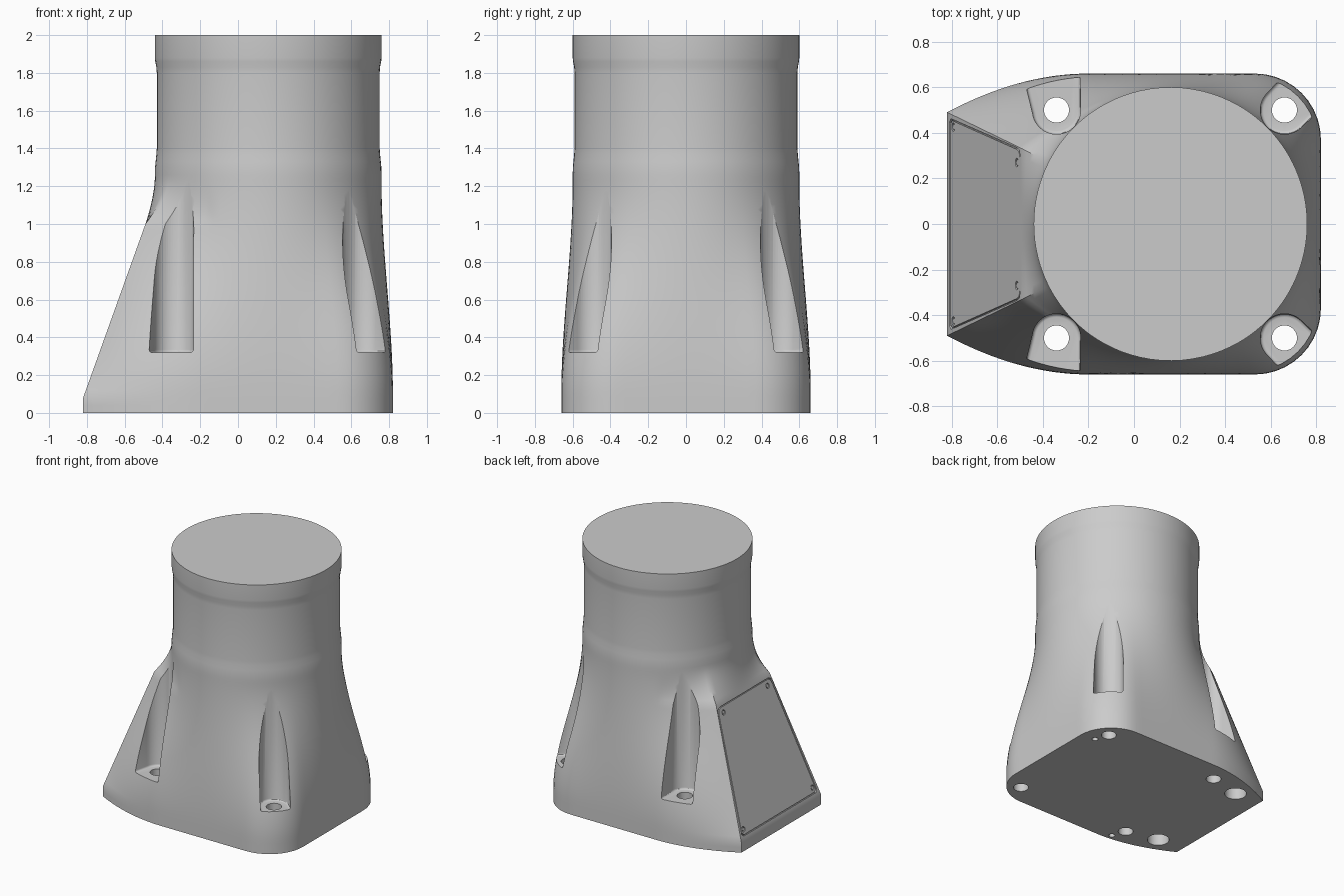
import bpy, bmesh
from math import pi, cos, sin, sqrt
from mathutils import Vector, Matrix

if "Cube" in bpy.data.objects:
    bpy.data.objects.remove(bpy.data.objects["Cube"])

grey = bpy.data.materials.new("plain grey")
grey.use_nodes = True
grey.diffuse_color = (0.6, 0.6, 0.6, 1)
grey.node_tree.nodes["Principled BSDF"].inputs["Base Color"].default_value = (0.6, 0.6, 0.6, 1)

AXIS = Vector((0.16, 0))      # centre of the round neck
RADIUS = 0.6
BOLTS = [(x, y) for x in (-0.34, 0.66) for y in (-0.5, 0.5)]


def smooth(t):
    t = min(max(t, 0), 1)
    return t * t * (3 - 2 * t)


def finish(name, bm):
    bmesh.ops.recalc_face_normals(bm, faces=bm.faces)
    mesh = bpy.data.meshes.new(name)
    bm.to_mesh(mesh)
    bm.free()
    mesh.materials.append(grey)
    ob = bpy.data.objects.new(name, mesh)
    bpy.context.scene.collection.objects.link(ob)
    return ob


def loft(name, rings):
    bm = bmesh.new()
    loops = [[bm.verts.new(p) for p in ring] for ring in rings]
    n = len(loops[0])
    for a, b in zip(loops, loops[1:]):
        for i in range(n):
            j = (i + 1) % n
            bm.faces.new((a[i], a[j], b[j], b[i]))
    bm.faces.new(loops[0])
    bm.faces.new(loops[-1])
    return finish(name, bm)


def prism(name, outline, low, high, matrix=Matrix(), soft=0):
    ob = loft(name, [[(p[0], p[1], h) for p in outline] for h in (low, high)])
    bm = bmesh.new()
    bm.from_mesh(ob.data)
    if soft:
        edges = [e for e in bm.edges if all(abs(v.co.z - low) < 1e-5 for v in e.verts)]
        bmesh.ops.bevel(bm, geom=edges, offset=soft, segments=3, profile=0.5, affect='EDGES')
    bm.transform(matrix)
    bm.to_mesh(ob.data)
    bm.free()
    return ob


def disc(cx, cy, r, n=32):
    return [(cx + r * cos(2 * pi * i / n), cy + r * sin(2 * pi * i / n)) for i in range(n)]


def activate(ob):
    bpy.ops.object.select_all(action='DESELECT')
    ob.select_set(True)
    bpy.context.view_layer.objects.active = ob


def cut(target, cutter):
    cutter.hide_render = True
    mod = target.modifiers.new("cut", 'BOOLEAN')
    mod.operation = 'DIFFERENCE'
    mod.solver = 'EXACT'
    mod.object = cutter
    activate(target)
    bpy.ops.object.modifier_apply(modifier=mod.name)
    bpy.data.objects.remove(cutter)


# Body sections: sloped flat end at -x, rounded corners at +x, blending to a circle
def base_side():
    pts = [Vector((-0.2 + 0.73 * i / 14, 0.66)) for i in range(14)]
    pts += [Vector((0.53 + 0.29 * sin(a), 0.37 + 0.29 * cos(a)))
            for a in (pi / 2 * i / 10 for i in range(10))]
    return pts + [Vector((0.82, 0.37 * (1 - i / 8))) for i in range(9)]


def to_circle(p, r, t):
    return p.lerp(AXIS + (p - AXIS).normalized() * r, t)


def section(z, r=RADIUS):
    s = smooth((z - 0.1) / 1.12)
    right = [to_circle(p, r, s) for p in base_side()]
    slope = min(max(z - 0.08, 0), 0.92) / 0.92
    x, w = -0.82 + 0.33 * slope, 0.49 - 0.16 * slope
    end = right[0]
    control = end + Vector((-0.3, 0)).lerp(Vector((-0.17, -0.09)), s)
    start = Vector((x, w))
    left = [Vector((x, w * i / 8)) for i in range(8)]
    for i in range(16):
        t = i / 16
        left.append(start * (1 - t) ** 2 + control * 2 * t * (1 - t) + end * t * t)
    blend = sqrt(smooth((z - 1) / 0.26))
    half = [to_circle(p, r, blend) for p in left] + right
    full = half + [Vector((p.x, -p.y)) for p in reversed(half[1:-1])]
    return [(p.x, p.y, z) for p in full]


heights = [0, 0.04, 0.08] + [0.08 + 0.92 * i / 24 for i in range(1, 25)]
heights += [1 + 0.26 * i / 10 for i in range(1, 11)]
rings = [section(z) for z in heights]
for z, r in ((1.3, 0.599), (1.33, 0.596), (1.37, 0.592), (1.4, 0.59), (1.8, 0.59),
             (1.83, 0.592), (1.86, 0.598), (1.88, 0.6), (2, 0.6)):
    rings.append(section(z, r))
body = loft("mount_body", rings)

# Bolt pockets: scooped inward, open outward
for cx, cy in BOLTS:
    side = 1 if cy > 0 else -1
    angle, flare = (pi / 4, 0.01) if cx > 0 else (pi * 0.54, 0.04)
    out = Vector((cos(angle), side * sin(angle)))
    across = Vector((-out.y, out.x))
    c = Vector((cx, cy))
    shape = [c + (across * cos(a) - out * sin(a)) * 0.106 for a in (pi * i / 24 for i in range(25))]
    shape += [c + out * 0.35 - across * (0.106 + flare), c + out * 0.35 + across * (0.106 + flare)]
    cut(body, prism("pocket_cutter", shape, 0.32, 1.22, soft=0.015))
    cut(body, prism("bolt_cutter", disc(cx, cy, 0.055), -0.1, 0.5))

# Blind holes in the underside
for x, y, r in ((-0.6, 0.44, 0.08), (-0.6, -0.44, 0.08), (0.7, 0.39, 0.022), (-0.3, -0.61, 0.022)):
    cut(body, prism("underside_cutter", disc(x, y, r), -0.1, 0.1))

# Access cover set into the sloped end
up = Vector((0.33, 0, 0.92)).normalized()
across = Vector((0, -1, 0))
normal = across.cross(up)
frame = Matrix((across, up, normal)).transposed().to_4x4()
frame.translation = (-0.82, 0, 0.08)


def cover_outline(gap):
    half = [(0.445 - gap, 0.03 + gap), (0.462 - gap, 0.05 + gap),
            (0.335 - gap, 0.91 - gap), (0.325 - gap, 0.937 - gap), (0.295 - gap, 0.95 - gap)]
    return half + [(-x, y) for x, y in reversed(half)]


cut(body, prism("cover_recess_cutter", cover_outline(0), -0.014, 0.1, frame))
cover = prism("access_cover", cover_outline(0.008), -0.016, -0.002, frame)
for x, y in ((0.425, 0.075), (-0.425, 0.075), (0.27, 0.9), (-0.27, 0.9)):
    cut(cover, prism("screw_cutter", disc(x, y, 0.019, 20), -0.03, 0.05, frame))
    prism("cover_screw", disc(x, y, 0.013, 16), -0.016, -0.004, frame)

# Smooth the curved walls and keep the cut edges crisp
for ob in (body, cover):
    activate(ob)
    bpy.ops.object.shade_smooth_by_angle(angle=pi / 6)
